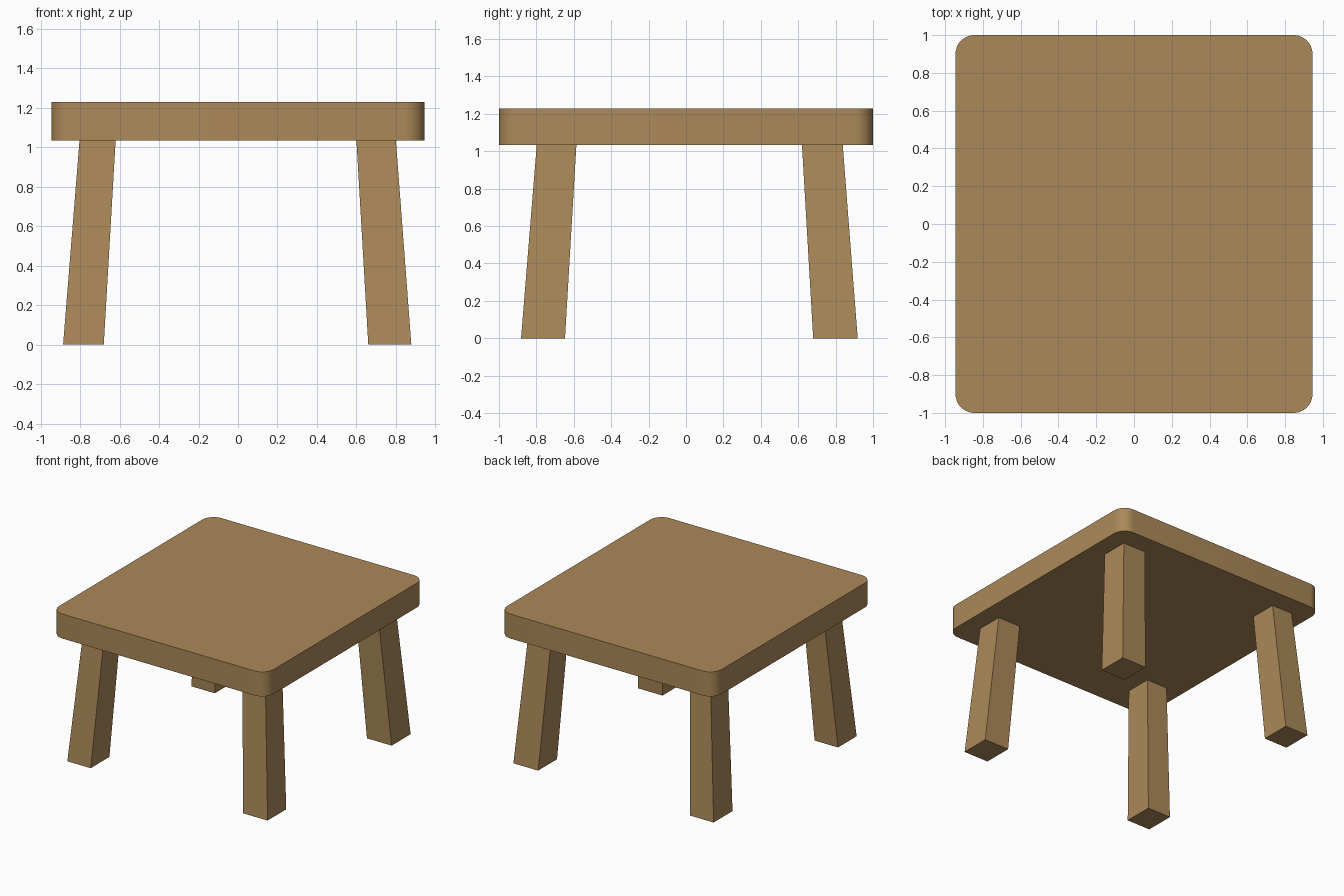
import bpy, bmesh, math

if "Cube" in bpy.data.objects:
    bpy.data.objects.remove(bpy.data.objects["Cube"])

wood = bpy.data.materials.new("warm wood")
wood.diffuse_color = (0.41, 0.25, 0.10, 1)
wood.use_nodes = True
wood.node_tree.nodes["Principled BSDF"].inputs["Base Color"].default_value = wood.diffuse_color
Z_UNDER, Z_TOP = 1.033, 1.228


def loft(name, lower, upper):
    """Closed solid between two matching rings of points (counter-clockwise)."""
    bm = bmesh.new()
    a = [bm.verts.new(p) for p in lower]
    b = [bm.verts.new(p) for p in upper]
    n = len(a)
    for i in range(n):
        j = (i + 1) % n
        bm.faces.new((a[i], a[j], b[j], b[i]))
    bm.faces.new(a[::-1])
    bm.faces.new(b)
    me = bpy.data.meshes.new(name)
    bm.to_mesh(me)
    bm.free()
    me.materials.append(wood)
    ob = bpy.data.objects.new(name, me)
    bpy.context.collection.objects.link(ob)
    return ob


def rect(xr, yr, z):
    return [(xr[0], yr[0], z), (xr[1], yr[0], z), (xr[1], yr[1], z), (xr[0], yr[1], z)]


def rounded(hx, hy, r, z, seg=12):
    pts = []
    for q, (sx, sy) in enumerate([(1, 1), (-1, 1), (-1, -1), (1, -1)]):
        for i in range(seg + 1):
            t = math.pi / 2 * (q + i / seg)
            pts.append((sx * (hx - r) + r * math.cos(t), sy * (hy - r) + r * math.sin(t), z))
    return pts


# Tabletop: slab with rounded corners
top = loft("tabletop", rounded(0.945, 1.0, 0.1, Z_UNDER), rounded(0.945, 1.0, 0.1, Z_TOP))
bpy.context.view_layer.objects.active = top
top.select_set(True)
bpy.ops.object.shade_smooth_by_angle(angle=math.radians(30))

# Splayed legs: (range at floor, range at tabletop) on each axis
sides_x = {"left": ((-0.886, -0.68), (-0.803, -0.62)), "right": ((0.66, 0.878), (0.60, 0.80))}
sides_y = {"front": ((-0.882, -0.647), (-0.798, -0.586)), "back": ((0.68, 0.918), (0.62, 0.838))}
for ny, (y0, y1) in sides_y.items():
    for nx, (x0, x1) in sides_x.items():
        loft(f"{ny}_{nx}_leg", rect(x0, y0, 0), rect(x1, y1, Z_UNDER))
